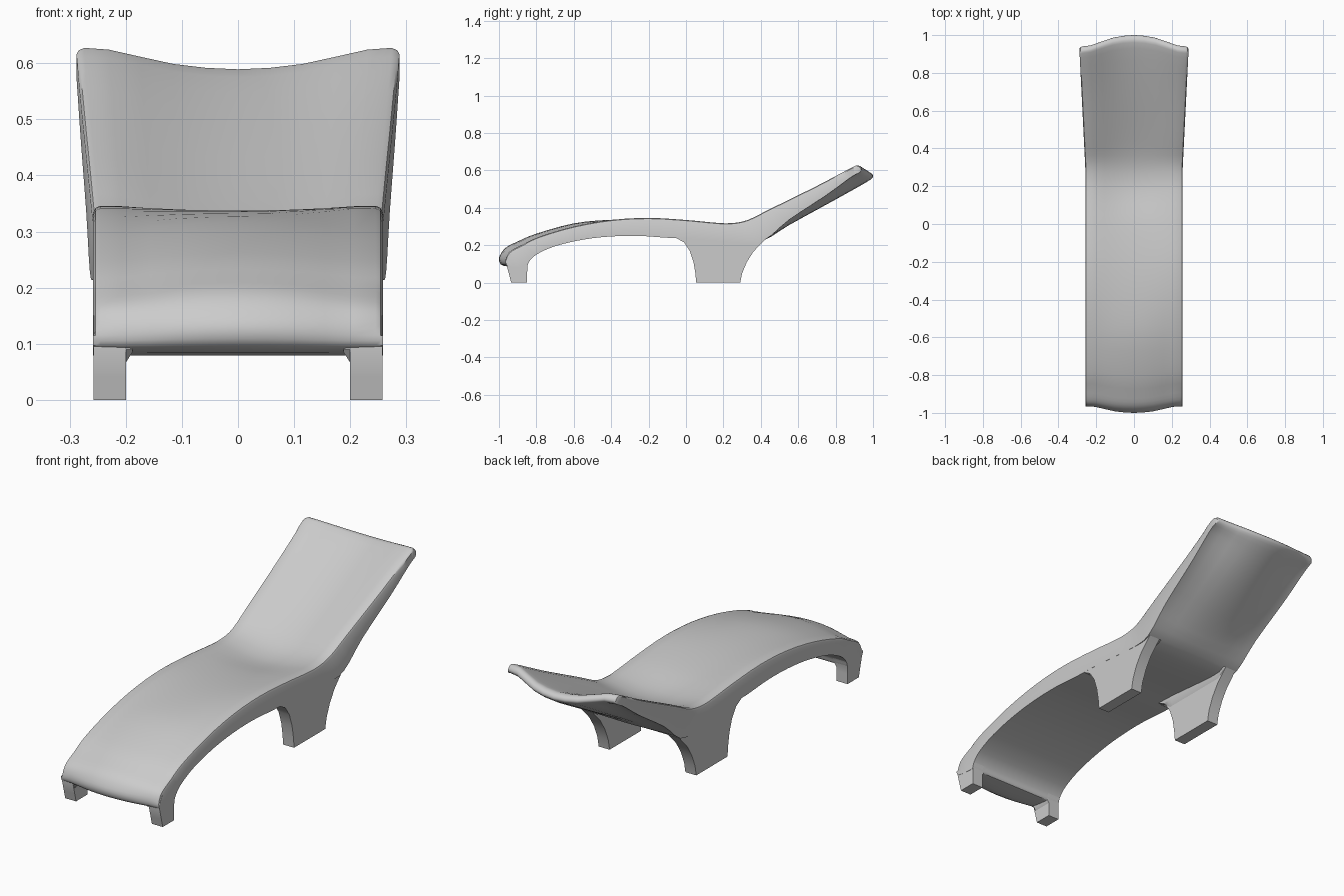
import bpy, bmesh, math

cube = bpy.data.objects.get("Cube")
if cube:
    bpy.data.objects.remove(cube, do_unlink=True)

grey = bpy.data.materials.new("light_grey_plastic")
grey.use_nodes = True
colour = (0.6, 0.6, 0.6, 1)
grey.diffuse_color = colour
bsdf = next(n for n in grey.node_tree.nodes if n.type == 'BSDF_PRINCIPLED')
bsdf.inputs["Base Color"].default_value = colour
bsdf.inputs["Roughness"].default_value = 0.6


def loft(name, sections, angle=35):
    """Bridge closed loops of equal length and cap both ends."""
    bm = bmesh.new()
    rings = [[bm.verts.new(p) for p in s] for s in sections]
    for a, b in zip(rings, rings[1:]):
        n = len(a)
        for i in range(n):
            j = (i + 1) % n
            bm.faces.new((a[i], a[j], b[j], b[i]))
    caps = [bm.faces.new(rings[0]), bm.faces.new(rings[-1])]
    bmesh.ops.recalc_face_normals(bm, faces=bm.faces)
    bmesh.ops.triangulate(bm, faces=caps, ngon_method='BEAUTY')
    mesh = bpy.data.meshes.new(name)
    bm.to_mesh(mesh)
    bm.free()
    mesh.materials.append(grey)
    obj = bpy.data.objects.new(name, mesh)
    bpy.context.collection.objects.link(obj)
    bpy.ops.object.select_all(action='DESELECT')
    obj.select_set(True)
    bpy.context.view_layer.objects.active = obj
    bpy.ops.object.shade_smooth_by_angle(angle=math.radians(angle))
    return obj


def smooth_loop(pts, sub=3):
    """Closed Catmull-Rom curve through the points."""
    out, n = [], len(pts)
    for i in range(n):
        p = [pts[(i + k) % n] for k in (-1, 0, 1, 2)]
        for s in range(sub):
            t = s / sub
            out.append(tuple(0.5 * (2 * b + (c - a) * t
                       + (2 * a - 5 * b + 4 * c - d) * t ** 2
                       + (3 * b - a - 3 * c + d) * t ** 3)
                       for a, b, c, d in zip(*p)))
    return out


# Lounger body: centre-line section (y, z) over the top, then back underneath
top = [(-1, .12), (-.99, .155), (-.96, .19), (-.9, .22), (-.8, .262),
       (-.6, .317), (-.4, .336), (-.2, .335), (0, .318), (.15, .292),
       (.24, .288), (.33, .305), (.45, .355), (.7, .472), (.93, .575),
       (.98, .588), (1, .572), (.985, .55)]
under = [(.9, .5), (.75, .417), (.55, .307), (.42, .228), (.3, .215),
         (.05, .235), (-.1, .24), (-.25, .25), (-.4, .247), (-.55, .23),
         (-.7, .195), (-.8, .15), (-.84, .11), (-.85, .083), (-.87, .08),
         (-.975, .09)]
# Offsets that turn the centre section into the edge section
top_dy = [.035, .035, .03, .03, .02, 0, 0, 0, 0, 0, 0, 0, 0, 0,
          -.05, -.06, -.06, -.055]
top_dz = [-.005, -.005, -.015, -.015, -.015, -.017, -.001, .011, .017, .029,
          .03, .03, .039, .045, .037, .039, .038, .04]
under_edge = {0: (-.02, .062), 1: (0, .05), 2: (0, .028), 15: (.025, 0)}

centre = top + under
edge = [(y + a, z + b) for (y, z), a, b in zip(top, top_dy, top_dz)]
for i, (y, z) in enumerate(under):
    a, b = under_edge.get(i, (0, 0))
    edge.append((y + a, z + b))

SUB = 3
centre, edge = smooth_loop(centre, SUB), smooth_loop(edge, SUB)
top_count = (len(top) - 1) * SUB


def body_section(u, blend, drop):
    """Cross-section at width fraction u; drop rounds over the rim."""
    side, ring = abs(u), []
    for i, (c, e) in enumerate(zip(centre, edge)):
        y = c[0] + (e[0] - c[0]) * blend
        z = c[1] + (e[1] - c[1]) * blend
        if 0 < i < top_count:
            z -= drop
            if abs(y) > .85:
                y -= math.copysign(drop, y)
        half = .258 + .03 * min(max((y - .3) / .6, 0), 1)
        ring.append((math.copysign(side * half, u), y, z))
    return ring


half_rows = [(.2, .07, 0), (.4, .25, 0), (.6, .58, 0), (.8, .92, 0),
             (.95, 1, 0), (.985, 1, .004), (1, 1, .012)]
rows = ([(-u, b, d) for u, b, d in reversed(half_rows)]
        + [(0, 0, 0)] + half_rows)
loft("lounger_body", [body_section(*r) for r in rows])

# Legs: side outlines (y, z) whose tops run into the body
front_leg = [(-.935, 0), (-.85, 0), (-.849, .05), (-.848, .09), (-.83, .135),
             (-.8, .165), (-.94, .15), (-.955, .12), (-.958, .09), (-.945, .04)]
rear_leg = [(.055, 0), (.29, 0), (.3, .05), (.325, .11), (.36, .165),
            (.42, .228), (.42, .26), (-.08, .26), (-.06, .243), (-.01, .215),
            (.02, .17), (.04, .11), (.05, .05)]


def slab(outline, x, floor=0):
    return [(x, y, max(z, floor)) for y, z in outline]


for label, outline, low, high in (("front", front_leg, .065, .085),
                                  ("rear", rear_leg, .19, .22)):
    for side, s in (("left", 1), ("right", -1)):
        loft(f"{label}_leg_{side}",
             [slab(outline, s * .2575), slab(outline, s * .2)])
        # Small fillet between leg and underside
        loft(f"{label}_leg_fillet_{side}",
             [slab(outline, s * .201, low), slab(outline, s * .188, high)])
